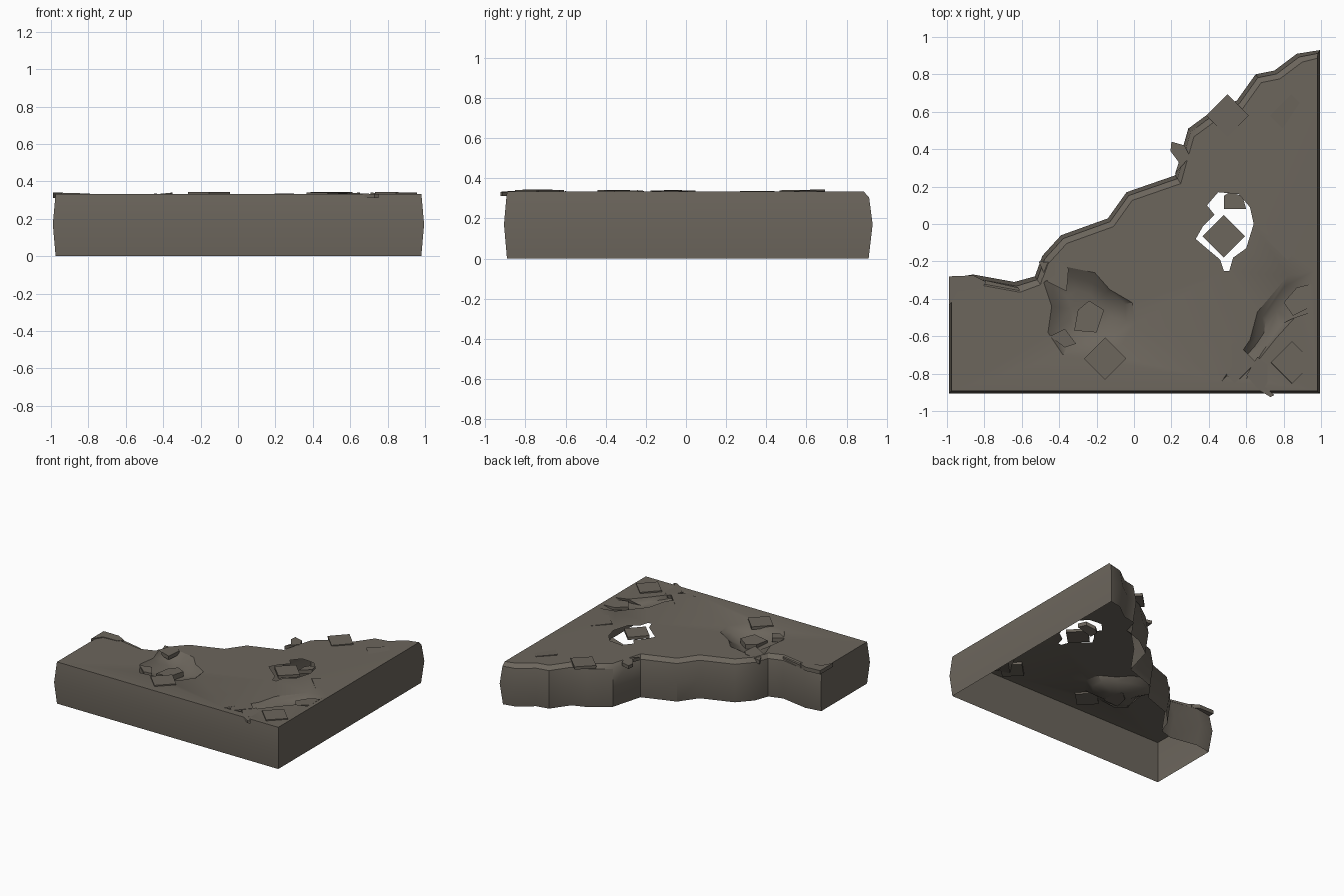
import bpy, bmesh, math, random
from mathutils import Vector, Matrix

if "Cube" in bpy.data.objects:
    bpy.data.objects.remove(bpy.data.objects["Cube"])

random.seed(4)
TOP = 0.333

stone = bpy.data.materials.new("weathered stone")
stone.diffuse_color = (0.15, 0.132, 0.108, 1)
stone.use_nodes = True
stone.node_tree.nodes["Principled BSDF"].inputs["Base Color"].default_value = stone.diffuse_color


def finish(bm, name, smooth=None):
    me = bpy.data.meshes.new(name)
    bm.to_mesh(me)
    bm.free()
    ob = bpy.data.objects.new(name, me)
    bpy.context.collection.objects.link(ob)
    me.materials.append(stone)
    if smooth:
        bpy.ops.object.select_all(action='DESELECT')
        ob.select_set(True)
        bpy.context.view_layer.objects.active = ob
        bpy.ops.object.shade_smooth_by_angle(angle=math.radians(smooth))
    return ob


# Outlines seen from above
broken_edge = [(-.99, -.29), (-.86, -.27), (-.64, -.31), (-.53, -.28), (-.49, -.17),
               (-.39, -.06), (-.14, .03), (-.04, .17), (.22, .26), (.25, .37),
               (.29, .51), (.44, .62), (.55, .66), (.65, .80), (.75, .82),
               (.87, .91), (.995, .93)]
hole = [(.45, .17), (.56, .16), (.62, .09), (.64, 0), (.60, -.13), (.53, -.18), (.51, -.25),
        (.48, -.25), (.46, -.19), (.40, -.14), (.33, -.08), (.37, -.01), (.43, .05), (.39, .10)]
crater = [(-.49, -.29), (-.36, -.23), (-.21, -.26), (-.13, -.35), (-.01, -.42), (.01, -.53),
          (-.07, -.65), (-.22, -.68), (-.38, -.70), (-.46, -.58), (-.44, -.44)]
chip = [(.96, -.25), (.82, -.28), (.66, -.47), (.62, -.62), (.47, -.84), (.60, -.83),
        (.68, -.71), (.76, -.61), (.86, -.50), (.95, -.47)]


def outline(z, straight, ragged):
    """One level of the slab wall, pulled in along straight and broken sides."""
    pts = [(-.99 + straight, -.907 + straight), (.995 - straight, -.907 + straight)]
    n = len(broken_edge)
    for i in reversed(range(n)):
        x, y = broken_edge[i]
        dx = straight if i == 0 else -straight if i == n - 1 else ragged * .55
        dy = ragged if i < 3 else ragged * .8
        pts.append((x + dx, y - dy))
    return [Vector((x, y, z)) for x, y in pts]


# Hollow slab: bulging walls, open below, pierced and dented top
bm = bmesh.new()


def ring(points):
    return [bm.verts.new(p) for p in points]


def bridge(a, b):
    n = len(a)
    for i in range(n):
        bm.faces.new((a[i], a[(i + 1) % n], b[(i + 1) % n], b[i]))


def loop_edges(r):
    return [bm.edges.get((r[i - 1], r[i])) or bm.edges.new((r[i - 1], r[i]))
            for i in range(len(r))]


levels = [ring(outline(*a)) for a in
          ((0, .015, .025), (.17, 0, 0), (.305, .012, .022), (TOP, .015, .055))]
for low, high in zip(levels, levels[1:]):
    bridge(low, high)
inner = [ring([(x, y, TOP) for x, y in pts]) for pts in (hole, crater, chip)]
edges = loop_edges(levels[-1])
for r in inner:
    edges += loop_edges(r)
made = bmesh.ops.triangle_fill(bm, use_beauty=True, use_dissolve=False,
                               edges=edges, normal=(0, 0, 1))
for f in made["geom"]:
    if isinstance(f, bmesh.types.BMFace):
        f.normal_update()
        if f.normal.z < 0:
            f.normal_flip()

# Dents step down towards their centres
for r, depth, steps in ((inner[1], .065, ((.8, .5), (.42, 1))),
                        (inner[2], .04, ((.75, .6), (.4, 1)))):
    mid = sum((v.co for v in r), Vector()) / len(r)
    prev = r
    for scale, drop in steps:
        nxt = []
        for v in r:
            p = mid + (v.co - mid) * (scale + random.uniform(-.08, .08))
            p.z = TOP - depth * drop + random.uniform(-.008, .008)
            nxt.append(bm.verts.new(p))
        for i in range(len(r)):
            f = bm.faces.new((prev[i - 1], prev[i], nxt[i], nxt[i - 1]))
            f.normal_update()
            if f.normal.z < 0:
                f.normal_flip()
        prev = nxt
    f = bm.faces.new(prev)
    f.normal_update()
    if f.normal.z < 0:
        f.normal_flip()
finish(bm, "broken_slab", 35)


# Loose square tiles, turned 45 degrees and slightly tilted
def tile(i, x, y, z, rx, ry, size=.16):
    bm = bmesh.new()
    bmesh.ops.create_cube(bm, size=1, matrix=Matrix.Diagonal((size, size, .022, 1)))
    m = (Matrix.Translation((x, y, z)) @ Matrix.Rotation(math.radians(rx), 4, 'X')
         @ Matrix.Rotation(math.radians(ry), 4, 'Y') @ Matrix.Rotation(math.radians(45), 4, 'Z'))
    bm.transform(m)
    finish(bm, f"loose_tile_{i}")


for i, t in enumerate(((.50, .58, .331, 1, 0), (.48, -.065, .328, 0, 1), (-.155, -.72, .331, 0, 0),
                       (.845, -.74, .331, 0, 1), (.82, -.08, .323, 0, 3), (.84, .58, .322, 2, 3),
                       (.54, -.74, .323, 0, -3))):
    tile(i, *t)


# Thin stone shards around the damage
def shard(name, pts, z, thick=.025, tilt=0):
    bm = bmesh.new()
    cx = sum(p[0] for p in pts) / len(pts)
    face = bm.faces.new([bm.verts.new((x, y, z + (x - cx) * tilt)) for x, y in pts])
    face.normal_update()
    if face.normal.z < 0:
        face.normal_flip()
    ext = bmesh.ops.extrude_face_region(bm, geom=[face], use_keep_orig=True)
    for v in ext["geom"]:
        if isinstance(v, bmesh.types.BMVert):
            v.co.z -= thick
    bmesh.ops.recalc_face_normals(bm, faces=bm.faces)
    finish(bm, name)


shard("corner_shard", [(-.99, -.44), (-.99, -.28), (-.86, -.275), (-.79, -.31), (-.82, -.35), (-.94, -.36)],
      .338, .03, -.03)
shard("edge_shard_a", [(-.94, -.36), (-.80, -.30), (-.62, -.34), (-.58, -.41), (-.62, -.43), (-.80, -.36)],
      .325, .03)
shard("edge_shard_b", [(.20, .44), (.27, .42), (.30, .36), (.22, .27), (.24, .33), (.195, .39)], .336)
shard("edge_shard_c", [(-.51, -.20), (-.38, -.21), (-.35, -.24), (-.36, -.36), (-.46, -.31)],
      .334, .03, .1)
shard("crater_shard_a", [(-.30, -.46), (-.24, -.41), (-.16, -.46), (-.20, -.58), (-.32, -.57)],
      .30, .04, .1)
shard("crater_shard_b", [(-.45, -.60), (-.37, -.56), (-.31, -.64), (-.37, -.66)], .328, .03, -.1)
shard("hole_shard", [(.48, .15), (.51, .17), (.58, .15), (.60, .08), (.48, .08)], .30, .03, .3)
shard("front_shard", [(.60, -.81), (.66, -.71), (.75, -.78), (.70, -.87), (.75, -.915), (.73, -.925), (.67, -.89)],
      .334, .02, -.05)
shard("right_shard", [(.80, -.42), (.87, -.34), (.95, -.32), (.95, -.44), (.85, -.49)],
      .326, .025, .1)
